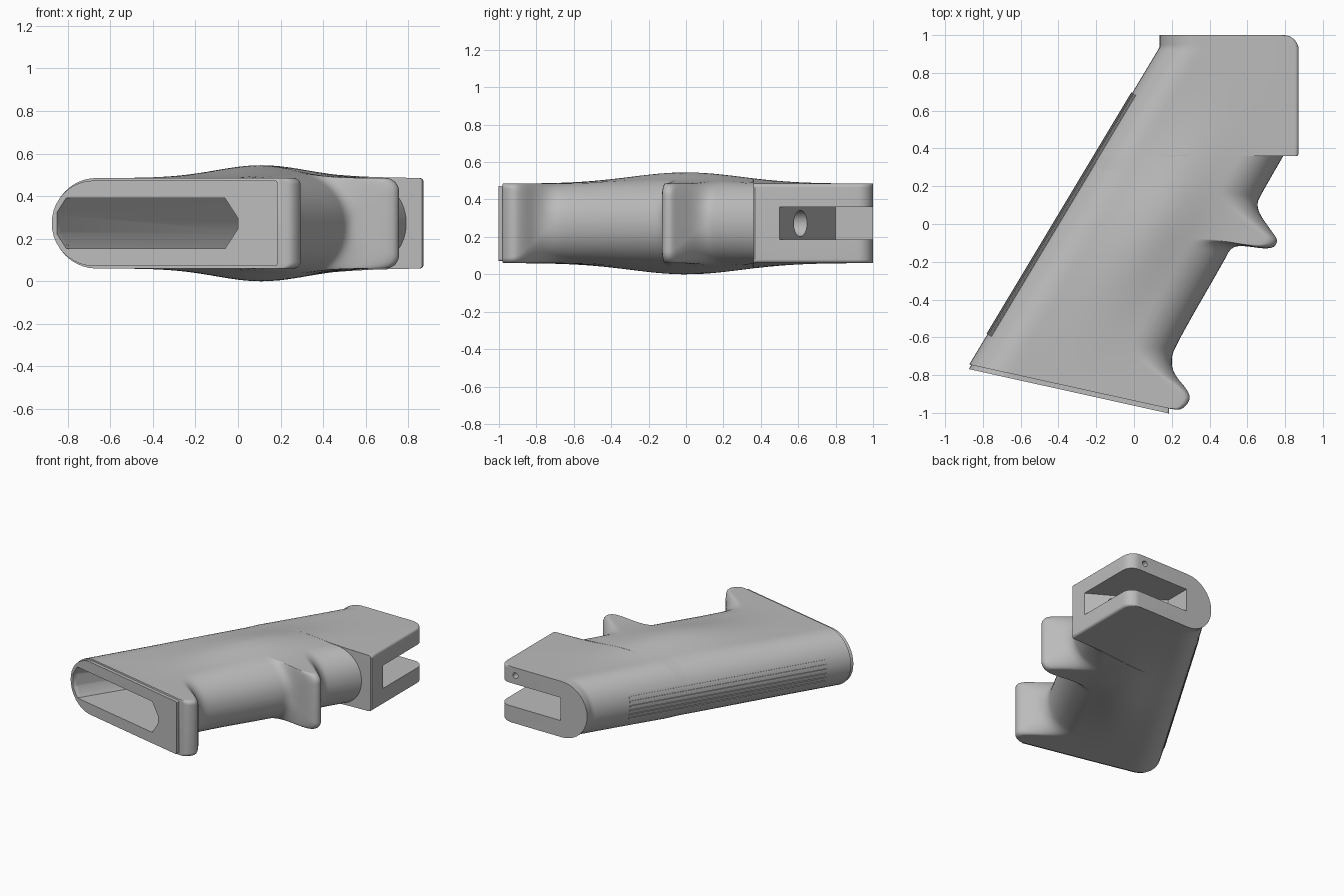
import bpy, bmesh, math
from mathutils import Vector, Matrix

cube = bpy.data.objects.get("Cube")
if cube:
    bpy.data.objects.remove(cube)

MID = 0.2725          # height of the middle plane
HALF = 0.2125         # half thickness of the flat sides
D = Vector((0.6, 1.0, 0)).normalized()     # along the grip
N = Vector((D.y, -D.x, 0))                 # from backstrap to front strap

grey = bpy.data.materials.new("plain_grey")
grey.use_nodes = True
grey.diffuse_color = (0.5, 0.5, 0.5, 1)
grey.node_tree.nodes["Principled BSDF"].inputs["Base Color"].default_value = (0.5, 0.5, 0.5, 1)


def finish(name, bm, smooth=True):
    bmesh.ops.recalc_face_normals(bm, faces=bm.faces)
    mesh = bpy.data.meshes.new(name)
    bm.to_mesh(mesh)
    bm.free()
    mesh.materials.append(grey)
    ob = bpy.data.objects.new(name, mesh)
    bpy.context.collection.objects.link(ob)
    return ob


def loft(name, rings):
    """Skin a list of closed rings and cap both ends."""
    bm = bmesh.new()
    loops = [[bm.verts.new(p) for p in ring] for ring in rings]
    n = len(loops[0])
    for a, b in zip(loops, loops[1:]):
        for i in range(n):
            j = (i + 1) % n
            bm.faces.new((a[i], a[j], b[j], b[i]))
    bm.faces.new(loops[0])
    bm.faces.new(loops[-1])
    return finish(name, bm)


def rod(name, start, direction, radius, length):
    bm = bmesh.new()
    turn = direction.to_track_quat('Z', 'Y').to_matrix().to_4x4()
    place = Matrix.Translation(start + direction * length / 2) @ turn
    bmesh.ops.create_cone(bm, cap_ends=True, segments=32, radius1=radius,
                          radius2=radius, depth=length, matrix=place)
    return finish(name, bm)


def back_x(y):
    return min(0.135, -0.87 + 0.6 * (y + 0.74))


def ring(front, yb, r, h=HALF, inset=0.0):
    """Section with a round back and front corners of radius r."""
    back = Vector((back_x(yb) + inset, yb, 0))
    span = Vector((front[0], front[1], 0)) - back
    length = span.length
    e = span / length
    q = min(r, h * 0.97)
    half = []
    for k in range(11):
        t = math.pi / 2 * k / 10
        half.append((h - h * math.cos(t), h * math.sin(t)))
    for k in range(1, 20):
        half.append((h + (length - r - h) * k / 20, h))
    for k in range(11):
        t = math.pi / 2 * k / 10
        half.append((length - r + r * math.sin(t), h - q + q * math.cos(t)))
    half.append((length, 0))
    pts = half + [(a, -z) for a, z in reversed(half[1:-1])]
    out = []
    for a, z in pts:
        p = back + e * a
        # palm swell on both sides
        off = p - Vector((0.11, 0.0, 0))
        g = math.exp(-(off.dot(D) / 0.33) ** 2 / 2 - (off.dot(N) / 0.15) ** 2 / 2)
        p.z = MID + z * (1 + 0.06 / HALF * g)
        out.append(p)
    return out


def slanted(x, y, r):
    """Row parallel to the base: front point, radius and back height."""
    s = y + 0.22 * x
    xb = (0.6 * s - 0.426) / 1.132
    return Vector((x, y, r, s - 0.22 * xb))


def chaikin(pts):
    out = [pts[0]]
    for a, b in zip(pts, pts[1:]):
        out += [a.lerp(b, 0.25), a.lerp(b, 0.75)]
    return out + [pts[-1]]


# Front strap: bottom flange, finger groove, finger nub, upper groove
strap = [slanted(*p) for p in (
    (.20, -.98, .02), (.255, -.985, .03), (.30, -.93, .03), (.285, -.88, .05),
    (.215, -.80, .13), (.195, -.73, .2), (.215, -.65, .21), (.48, -.19, .21),
    (.51, -.13, .2), (.56, -.112, .15), (.73, -.137, .07), (.765, -.09, .06),
    (.73, -.04, .09), (.665, .05, .17), (.65, .11, .2))]
strap += [Vector((.675, .16, .21, .31)), Vector((.79, .36, .21, .358))]
strap = chaikin(chaikin(strap))
rows = [strap[0]]
for a, b in zip(strap, strap[1:]):
    steps = max(1, math.ceil((b - a).length / 0.05))
    rows += [a.lerp(b, k / steps) for k in range(1, steps + 1)]

# Square head block with a rounded upper corner
rows.append(Vector((.865, .361, .015, .361)))
rows.append(Vector((.872, .37, .02, .37)))
rows += [Vector((.872, .37 + .55 * k / 10, .02, .37 + .55 * k / 10)) for k in range(1, 11)]
for k in range(1, 9):
    t = math.pi / 2 * k / 8
    y = .92 + .08 * math.sin(t)
    rows.append(Vector((.792 + .08 * math.cos(t), y, .02, y)))
body = loft("grip_body", [ring((p[0], p[1]), p[3], p[2]) for p in rows])

# Base plate, slightly smaller than the body
plate = loft("base_plate", [ring((.185, y - .235), y, .01, HALF - .012, .012)
                            for y in (-.768, -.74)])


# Cutter for the hollow inside the grip
def hollow_ring(back, front):
    pts = []
    side = [(0, .05), (.05, .118), (.93, .118), (1, .025)]
    for f, z in side + [(f, -z) for f, z in reversed(side)]:
        u, v = Vector(back).lerp(Vector(front), f)
        pts.append(N * u + D * v + Vector((0, 0, MID + z)))
    return pts


hollow = loft("hollow_cutter", [hollow_ring((-.334, -1.2), (.505, -.92)),
                                hollow_ring((-.28, .70), (.32, .70))])

# Cutter for the slot in the head
outline = [(.36, 1.1), (.36, .80), (1, .425), (1, 1.1)]
slot = loft("slot_cutter", [[Vector((x, y, z)) for x, y in outline]
                            for z in (MID - .0875, MID + .0875)])

# Cutters for the screw hole and the small pin hole
screw = rod("screw_cutter", Vector((.68, .61, MID)) + D * .06, -D, .07, .45)
pin = rod("pin_cutter", Vector((.74, 1.05, .425)), Vector((0, -1, 0)), .022, .3)


def cut(ob, cutters):
    bpy.context.view_layer.objects.active = ob
    for c in cutters:
        mod = ob.modifiers.new("cut", 'BOOLEAN')
        mod.operation = 'DIFFERENCE'
        mod.solver = 'EXACT'
        mod.object = c
        bpy.ops.object.modifier_apply(modifier=mod.name)


cut(body, [hollow, slot, screw, pin])
cut(plate, [hollow])
for c in (hollow, slot, screw, pin):
    bpy.data.objects.remove(c)

# Thin lengthwise ridges on the backstrap
bm = bmesh.new()
middle = Vector((back_x(.055), .055, MID))
for k in range(-3, 4):
    t = k * math.radians(9)
    out = -N * math.cos(t) + Vector((0, 0, math.sin(t)))
    across = D.cross(out)
    at = middle + N * HALF + out * HALF * 0.998
    frame = Matrix((D, across, out)).transposed().to_4x4()
    bmesh.ops.create_cube(bm, size=1, matrix=Matrix.Translation(at) @ frame
                          @ Matrix.Diagonal((1.49, .012, .012, 1)))
finish("backstrap_ridges", bm)

# Smooth shading with sharp edges kept
for ob in (body, plate):
    bpy.ops.object.select_all(action='DESELECT')
    ob.select_set(True)
    bpy.context.view_layer.objects.active = ob
    bpy.ops.object.shade_smooth_by_angle(angle=math.radians(35))
